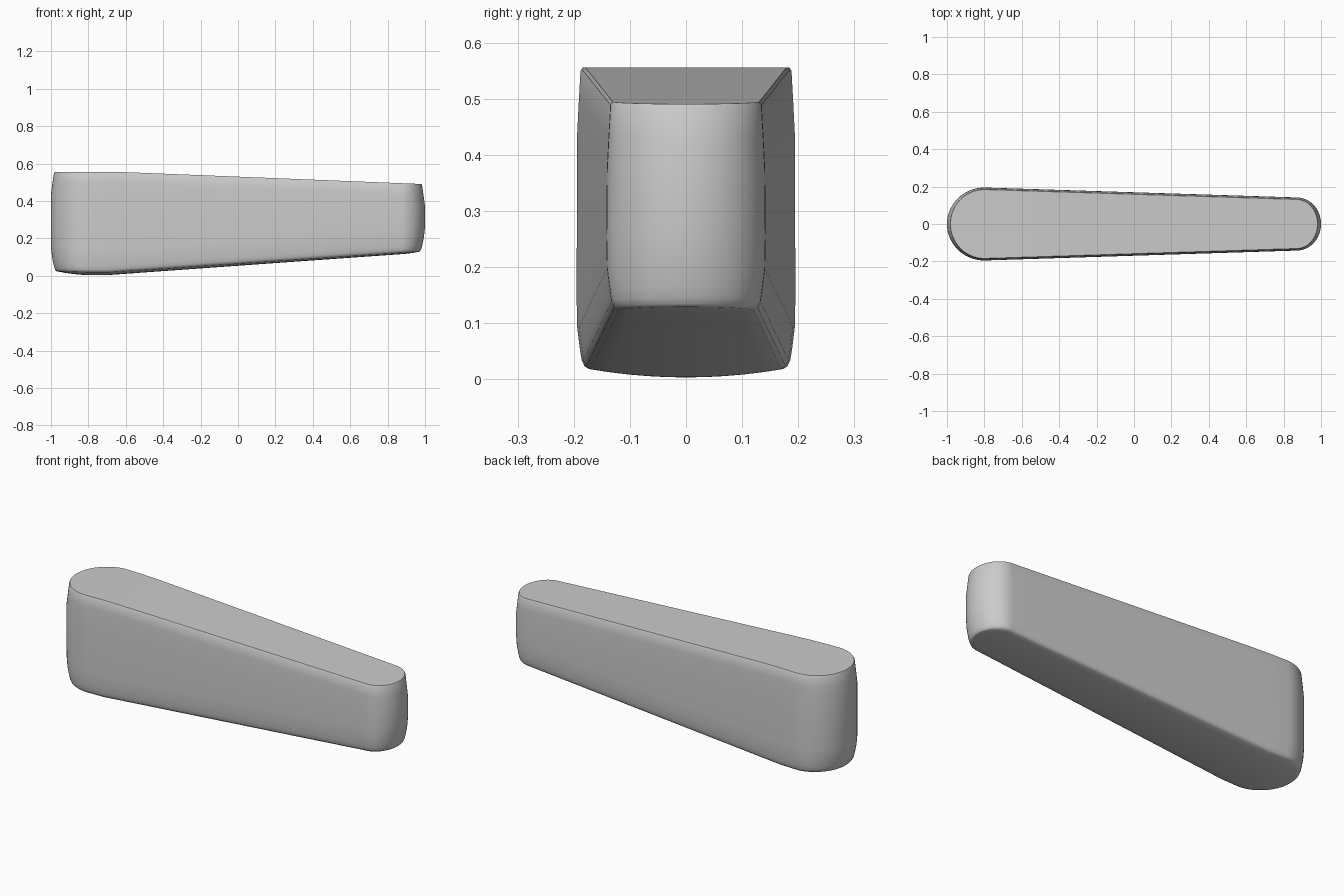
import bpy, bmesh, math

cube = bpy.data.objects.get("Cube")
if cube:
    bpy.data.objects.remove(cube, do_unlink=True)

ARC, SIDE = 14, 16      # segments per rounded end quarter, per straight side
LX, LR, LW = -0.80, 0.20, 0.195    # wide end: centre, length, half width
RX, RR, RW = 0.87, 0.13, 0.142     # narrow end


def top_z(x):
    return 0.556 - 0.04 * max(0, x + 0.65)


def bottom_z(x):
    if x < -0.73:
        return 0.016 - 0.036 * (x + 0.73)
    return 0.016 + 0.0667 * (x + 0.73)


def half_outline():
    """Points from the wide tip to the narrow tip: x, y, lengthwise normal."""
    pts = []
    for i in range(ARC + 1):
        a = math.pi / 2 * i / ARC
        pts.append((LX - LR * math.cos(a), LW * math.sin(a), -math.cos(a)))
    for i in range(1, SIDE):
        t = i / SIDE
        pts.append((LX + (RX - LX) * t, LW + (RW - LW) * t, 0))
    for i in range(ARC + 1):
        a = math.pi / 2 * (1 - i / ARC)
        pts.append((RX + RR * math.cos(a), RW * math.sin(a), math.cos(a)))
    return pts


# Wall profile: (from top?, height offset, side inset, end inset)
PROFILE = [
    (False, 0.000, 0.022, 0.029), (False, 0.005, 0.014, 0.024),
    (False, 0.016, 0.009, 0.019), (False, 0.035, 0.006, 0.014),
    (False, 0.075, 0.001, 0.006), (False, 0.130, 0.000, 0.000),
    (True, 0.120, 0.001, 0.000), (True, 0.060, 0.004, 0.008),
    (True, 0.006, 0.007, 0.016), (True, 0.000, 0.011, 0.019),
]

half = half_outline()
n = len(half)
loop = half + [(x, -y, nx) for x, y, nx in reversed(half[1:-1])]
bm = bmesh.new()

# Wall rings
rings = []
for from_top, off, side, end in PROFILE:
    ring = []
    for x, y, nx in loop:
        px = x - nx * end
        ny = math.sqrt(max(0, 1 - nx * nx))
        py = y - math.copysign(ny * side, y)
        z = top_z(px) - off if from_top else bottom_z(px) + off
        ring.append(bm.verts.new((px, py, z)))
    rings.append(ring)
for low, high in zip(rings, rings[1:]):
    for i in range(len(loop)):
        j = (i + 1) % len(loop)
        bm.faces.new((low[i], low[j], high[j], high[i]))


def cap(ring, crown, steps):
    """Close a ring with rows across its width, bulging down by crown."""
    rows = []
    for i in range(n):
        a, b = ring[i], ring[-i % len(ring)]
        if a is b:
            rows.append([a] * (steps + 1))
            continue
        row = [a]
        for k in range(1, steps):
            f = 1 - 2 * k / steps
            z = a.co.z - crown * (a.co.y / LW) ** 2 * (1 - f * f)
            row.append(bm.verts.new((a.co.x, a.co.y * f, z)))
        rows.append(row + [b])
    for r, s in zip(rows, rows[1:]):
        for k in range(steps):
            quad = list(dict.fromkeys((r[k], r[k + 1], s[k + 1], s[k])))
            bm.faces.new(quad)


cap(rings[0], 0.019, 10)
cap(rings[-1], 0.0, 2)
bmesh.ops.recalc_face_normals(bm, faces=bm.faces)

mesh = bpy.data.meshes.new("tapered_body")
bm.to_mesh(mesh)
bm.free()
body = bpy.data.objects.new("tapered_body", mesh)
bpy.context.collection.objects.link(body)

# Plain grey finish
grey = bpy.data.materials.new("plain_grey")
grey.use_nodes = True
color = (0.6, 0.6, 0.6, 1)
grey.diffuse_color = color
grey.node_tree.nodes["Principled BSDF"].inputs["Base Color"].default_value = color
mesh.materials.append(grey)

bpy.context.view_layer.objects.active = body
body.select_set(True)
bpy.ops.object.shade_smooth_by_angle(angle=math.radians(35))
